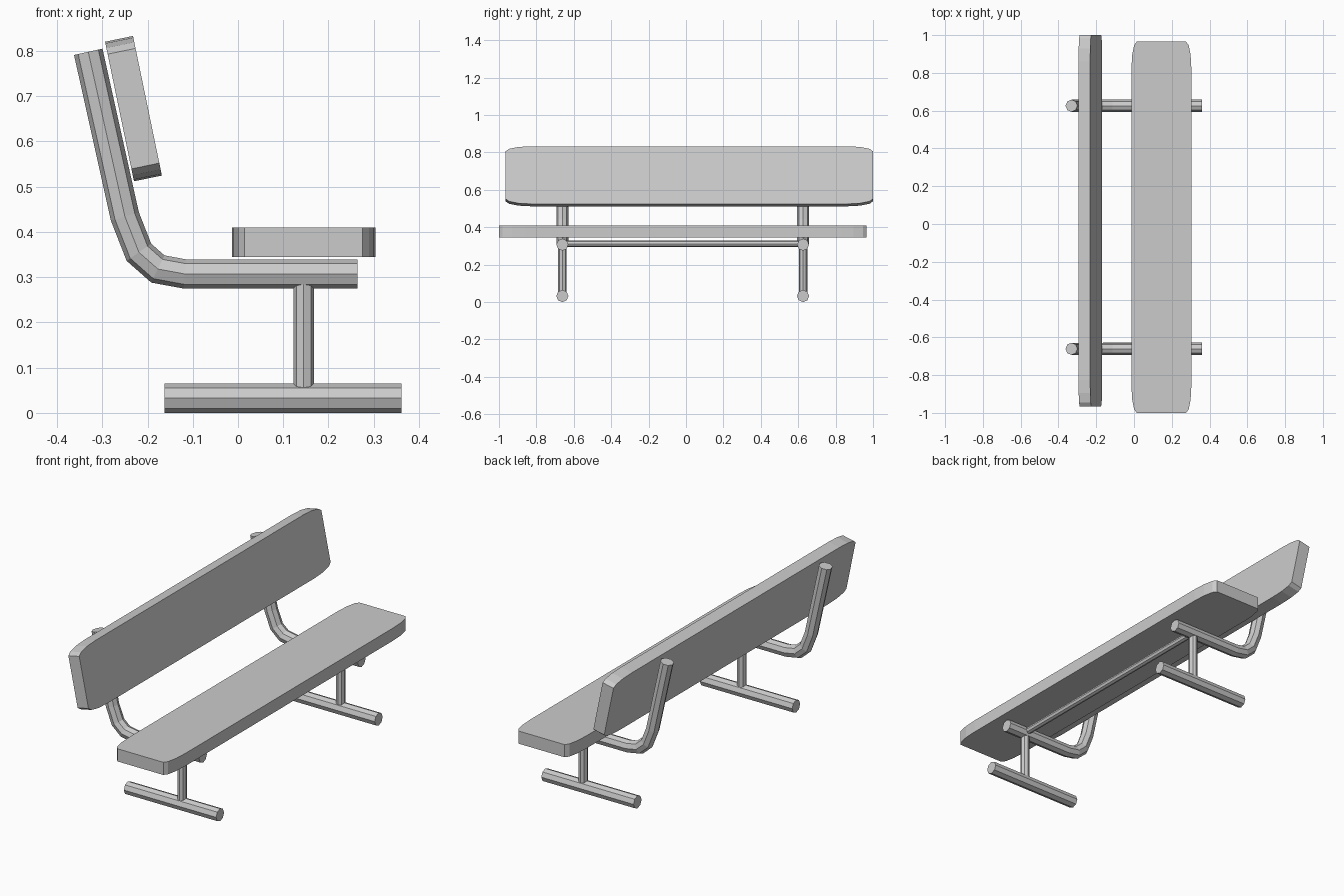
import bpy, bmesh, math
from mathutils import Vector, Matrix

if "Cube" in bpy.data.objects:
    bpy.data.objects.remove(bpy.data.objects["Cube"])


def finish(name, bm):
    bmesh.ops.recalc_face_normals(bm, faces=bm.faces)
    mesh = bpy.data.meshes.new(name)
    bm.to_mesh(mesh)
    bm.free()
    ob = bpy.data.objects.new(name, mesh)
    bpy.context.collection.objects.link(ob)
    return ob


def tube(name, path, radius, side=(0, 1, 0), sides=8):
    """Capped, mitred tube along a planar path; side is the plane's normal."""
    pts = [Vector(p) for p in path]
    side = Vector(side)
    bm = bmesh.new()
    rings = []
    for i, p in enumerate(pts):
        d_in = (p - pts[i - 1]).normalized() if i else (pts[1] - p).normalized()
        d_out = (pts[i + 1] - p).normalized() if i < len(pts) - 1 else d_in
        n = (d_in + d_out).normalized().cross(side)
        miter = 1 / math.cos(d_in.angle(d_out, 0) / 2)
        ring = []
        for k in range(sides):
            a = 2 * math.pi * k / sides
            ring.append(bm.verts.new(p + radius * (n * math.cos(a) * miter + side * math.sin(a))))
        rings.append(ring)
    for r0, r1 in zip(rings, rings[1:]):
        for k in range(sides):
            j = (k + 1) % sides
            bm.faces.new((r0[k], r0[j], r1[j], r1[k]))
    bm.faces.new(rings[0])
    bm.faces.new(rings[-1])
    return finish(name, bm)


def board(name, width, length, thick, centre, tilt):
    """Plank with elliptically rounded corners, tilted about y."""
    cx, cy, steps = 0.028, 0.14, 3
    bm = bmesh.new()
    outline = []
    for q, (sx, sy) in enumerate(((1, 1), (-1, 1), (-1, -1), (1, -1))):
        for k in range(steps + 1):
            a = math.pi / 2 * (q + k / steps)
            outline.append(bm.verts.new((sx * (width / 2 - cx) + cx * math.cos(a),
                                         sy * (length / 2 - cy) + cy * math.sin(a),
                                         -thick / 2)))
    face = bm.faces.new(outline)
    ext = bmesh.ops.extrude_face_region(bm, geom=[face], use_keep_orig=True)
    top = [v for v in ext["geom"] if isinstance(v, bmesh.types.BMVert)]
    bmesh.ops.translate(bm, verts=top, vec=(0, 0, thick))
    bm.transform(Matrix.Translation(centre) @ Matrix.Rotation(tilt, 4, 'Y'))
    return finish(name, bm)


# Seat and backrest planks
board("seat", 0.317, 1.965, 0.065, (0.145, -0.0175, 0.377), 0)
board("backrest", 0.315, 1.965, 0.063, (-0.231, 0.0175, 0.6725), math.radians(78.3))

# Two supports: foot, post and bent arm
arm = [(0.264, 0.307), (-0.05, 0.307), (-0.117, 0.307), (-0.177, 0.318),
       (-0.219, 0.355), (-0.25, 0.434), (-0.331, 0.798)]
ends = {"left": -0.661, "right": 0.626}
for tag, y in ends.items():
    tube(f"{tag}_foot", [(-0.163, y, 0.0325), (0.361, y, 0.0325)], 0.0325)
    tube(f"{tag}_post", [(0.145, y, 0.055), (0.145, y, 0.29)], 0.0225)
    tube(f"{tag}_arm", [(x, y, z) for x, z in arm], 0.0322)

# Cross bar joining the supports under the seat
tube("cross_bar", [(0.145, ends["left"], 0.311), (0.145, ends["right"], 0.311)],
     0.0175, side=(1, 0, 0))
